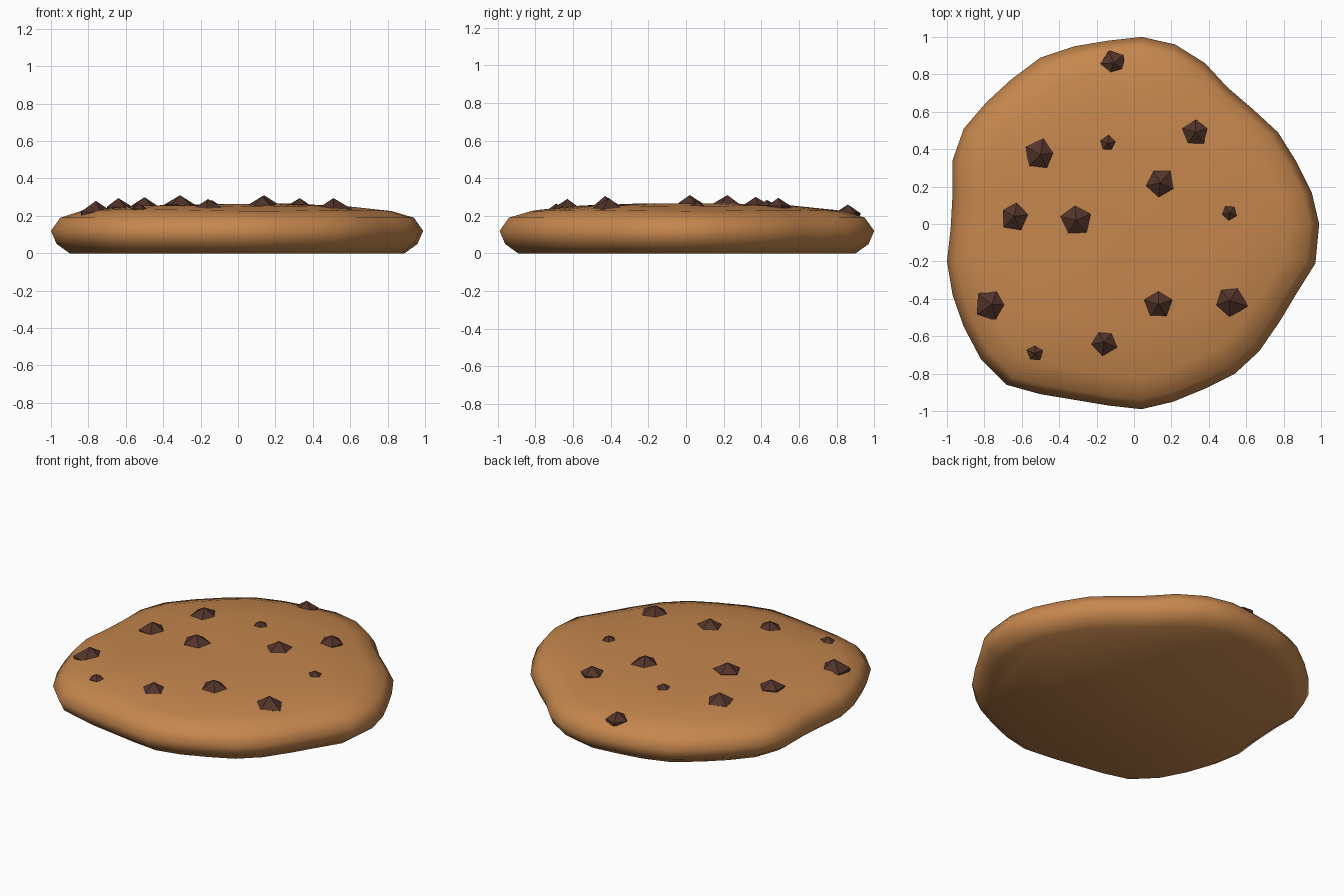
import bpy
import bmesh
import math
import random
from mathutils import Vector

random.seed(4)
cube = bpy.data.objects.get("Cube")
if cube:
    bpy.data.objects.remove(cube, do_unlink=True)


def make_material(name, color):
    material = bpy.data.materials.new(name)
    material.use_nodes = True
    material.diffuse_color = color
    shader = next(n for n in material.node_tree.nodes if n.type == 'BSDF_PRINCIPLED')
    shader.inputs["Base Color"].default_value = color
    shader.inputs["Roughness"].default_value = 0.8
    return material


def make_object(name, bm, material, smooth):
    bmesh.ops.recalc_face_normals(bm, faces=bm.faces[:])
    for face in bm.faces:
        face.smooth = smooth
    mesh = bpy.data.meshes.new(name)
    bm.to_mesh(mesh)
    bm.free()
    mesh.materials.append(material)
    obj = bpy.data.objects.new(name, mesh)
    bpy.context.collection.objects.link(obj)
    return obj


dough = make_material("baked dough", (0.56, 0.24, 0.075, 1))
chocolate = make_material("dark chocolate", (0.085, 0.034, 0.023, 1))

# Uneven rim of the cookie, counter-clockwise from +x
rim = [(.99, 0), (.95, .17), (.87, .33), (.77, .49), (.64, .61), (.5, .73),
       (.38, .86), (.22, .96), (.04, 1), (-.14, .98), (-.32, .95), (-.5, .89),
       (-.66, .77), (-.79, .65), (-.91, .51), (-.97, .34), (-.97, .16),
       (-.98, -.02), (-1, -.2), (-.97, -.38), (-.91, -.55), (-.82, -.72),
       (-.68, -.86), (-.5, -.91), (-.32, -.94), (-.14, -.97), (.04, -.99),
       (.21, -.95), (.38, -.88), (.54, -.8), (.67, -.68), (.78, -.52),
       (.87, -.37), (.97, -.21)]

# Cross-section: scale of the rim and height, from the base up to the top
section = [(.9, 0), (.97, .05), (1, .12), (.95, .19), (.83, .23),
           (.6, .254), (.3, .262)]


def lump(x, y, z):
    """Gentle dents that only affect the top surface."""
    if z < .2:
        return z
    return z + .005 * math.sin(5 * x + 1) * math.cos(4 * y)


# Cookie body
bm = bmesh.new()
rings = []
for scale, height in section:
    rings.append([bm.verts.new((x * scale, y * scale, lump(x * scale, y * scale, height)))
                  for x, y in rim])
count = len(rim)
for low, high in zip(rings, rings[1:]):
    for i in range(count):
        j = (i + 1) % count
        bm.faces.new((low[i], low[j], high[j], high[i]))
bm.faces.new(rings[0])
center = bm.verts.new((0, 0, .262))
for i in range(count):
    bm.faces.new((rings[-1][i], rings[-1][(i + 1) % count], center))
make_object("cookie_body", bm, dough, True)

# Chocolate chips: x, y, radius, tip height, direction of one corner in degrees
chips = [(-.11, .86, .075, .26, 110), (.33, .49, .07, .295, 90),
         (-.14, .43, .075, .285, 85), (-.5, .37, .085, .3, 80),
         (.14, .22, .095, .31, 120), (.51, .06, .06, .28, 50),
         (-.64, .04, .075, .295, 80), (-.31, .02, .08, .31, 95),
         (-.76, -.43, .095, .28, 70), (.13, -.43, .095, .305, 90),
         (.51, -.41, .095, .295, 55), (-.16, -.63, .095, .29, 120),
         (-.53, -.69, .045, .265, 90)]

for x, y, radius, top, turn in chips:
    bm = bmesh.new()
    size = radius / .89
    tip = bm.verts.new((0, 0, 0))
    base = bm.verts.new((0, 0, -2 * size))
    upper, lower = [], []
    for i in range(5):
        angle = math.radians(turn + 72 * i)
        reach = radius * random.uniform(.9, 1.1)
        upper.append(bm.verts.new((reach * math.cos(angle), reach * math.sin(angle), -.55 * size)))
        angle += math.radians(36)
        lower.append(bm.verts.new((.8 * radius * math.cos(angle),
                                   .8 * radius * math.sin(angle), -1.4 * size)))
    for i in range(5):
        j = (i + 1) % 5
        bm.faces.new((tip, upper[i], upper[j]))
        bm.faces.new((upper[i], lower[i], upper[j]))
        bm.faces.new((lower[i], lower[j], upper[j]))
        bm.faces.new((base, lower[j], lower[i]))
    chip = make_object("chocolate_chip", bm, chocolate, False)
    chip.location = Vector((x, y, top))
